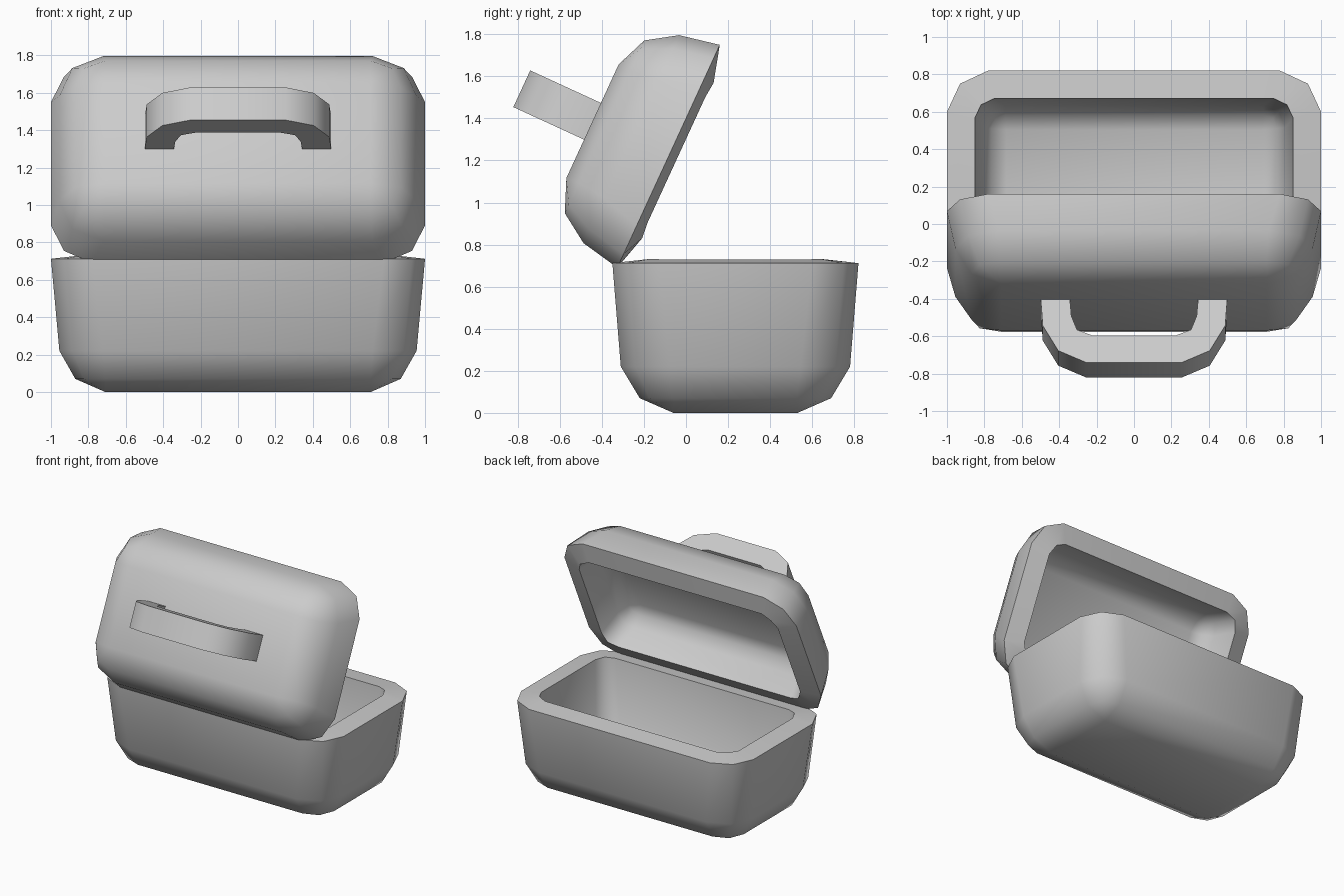
import bpy, bmesh, math

if "Cube" in bpy.data.objects:
    bpy.data.objects.remove(bpy.data.objects["Cube"])

OPEN = math.radians(65.3)          # how far the lid is swung open
LID_POS = (0, -0.083, 1.22)        # centre of the lid rim


def finish(name, bm, loc, rot_x=0, wall=0):
    me = bpy.data.meshes.new(name)
    bm.to_mesh(me)
    bm.free()
    ob = bpy.data.objects.new(name, me)
    bpy.context.collection.objects.link(ob)
    ob.location, ob.rotation_euler = loc, (rot_x, 0, 0)
    bpy.ops.object.select_all(action='DESELECT')
    bpy.context.view_layer.objects.active = ob
    ob.select_set(True)
    if wall:
        mod = ob.modifiers.new("wall", 'SOLIDIFY')
        mod.thickness, mod.offset, mod.use_even_offset = wall, -1, True
        bpy.ops.object.modifier_apply(modifier=mod.name)
    bpy.ops.object.shade_smooth_by_angle(angle=math.radians(50))
    return ob


def ring(hx, hy, z, c, m):
    """Rectangle with two-segment rounded corners (c = corner size, m = inset of the middle point)."""
    q = [(hx, hy - c), (hx - m, hy - m), (hx - c, hy)]
    pts = q + [(-x, y) for x, y in q[::-1]]
    pts += [(-x, -y) for x, y in q] + [(x, -y) for x, y in q[::-1]]
    return [(x, y, z) for x, y in pts]


def shell(name, rings, loc, rot_x=0, flip=False):
    """Open rounded tub lofted from the closed end to the rim, then thickened."""
    bm = bmesh.new()
    loops = []
    for r in rings:
        pts = ring(*r)
        loops.append([bm.verts.new(p) for p in (pts[::-1] if flip else pts)])
    bm.faces.new(loops[0][::-1])
    n = len(loops[0])
    for a, b in zip(loops, loops[1:]):
        for i in range(n):
            j = (i + 1) % n
            bm.faces.new((a[i], a[j], b[j], b[i]))
    bmesh.ops.remove_doubles(bm, verts=bm.verts, dist=1e-4)
    return finish(name, bm, loc, rot_x, wall=0.15)


# Container base
shell("container_base", [
    (0.71, 0.295, 0.0, 0.0, 0.0),
    (0.87, 0.455, 0.07, 0.16, 0.045),
    (0.955, 0.545, 0.22, 0.235, 0.07),
    (1.0, 0.585, 0.712, 0.22, 0.07)], (0, 0.235, 0))

# Hinged lid, swung open
shell("lid", [
    (0.71, 0.297, 0.398, 0.0, 0.0),
    (0.87, 0.452, 0.335, 0.16, 0.045),
    (0.955, 0.544, 0.195, 0.235, 0.07),
    (1.0, 0.583, 0.0, 0.22, 0.07)], LID_POS, OPEN, flip=True)

# Carry handle: outer and inner arch, extruded across the lid
outer = [(0.5, 0.37), (0.488, 0.55), (0.405, 0.698), (0.255, 0.768)]
inner = [(0.345, 0.37), (0.335, 0.493), (0.305, 0.575), (0.225, 0.608)]
mirror = lambda pts: pts + [(-x, z) for x, z in pts[::-1]]
outer, inner = mirror(outer), mirror(inner)
bm = bmesh.new()
sec = [[bm.verts.new((o[0], y, o[1])) for o in arch]
       for arch, y in ((outer, -0.096), (outer, 0.096), (inner, 0.096), (inner, -0.096))]
for k in range(4):
    a, b = sec[k], sec[(k + 1) % 4]
    for i in range(len(a) - 1):
        bm.faces.new((a[i], a[i + 1], b[i + 1], b[i]))
for i in (0, -1):
    bm.faces.new([s[i] for s in sec])
bmesh.ops.recalc_face_normals(bm, faces=bm.faces)
finish("handle", bm, LID_POS, OPEN)
